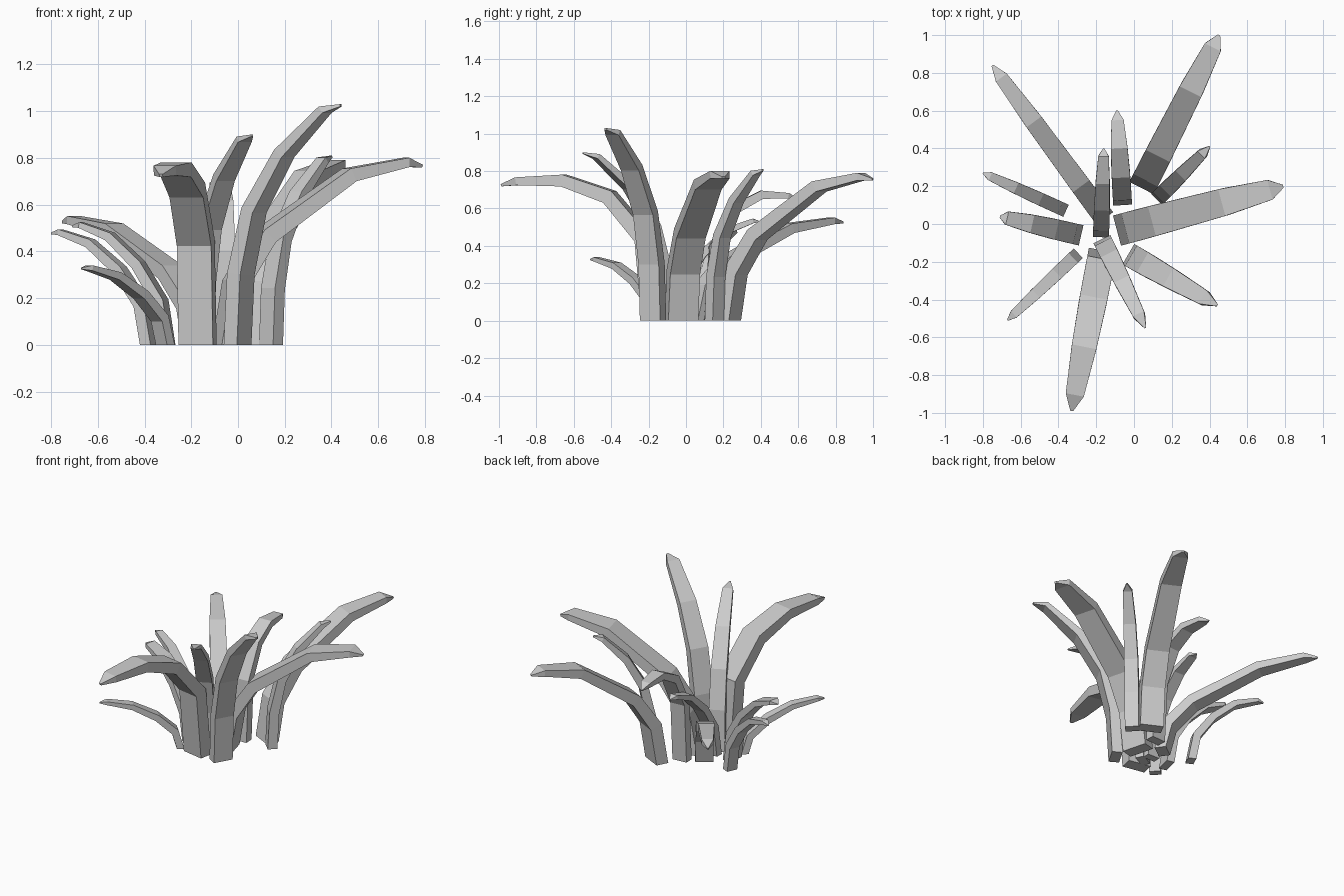
import bpy, bmesh
from mathutils import Vector

cube = bpy.data.objects.get("Cube")
if cube:
    bpy.data.objects.remove(cube, do_unlink=True)

# One plain grey for the whole plant
grey = bpy.data.materials.new("leaf_grey")
grey.use_nodes = True
colour = (0.6, 0.6, 0.6, 1)
grey.diffuse_color = colour
grey.node_tree.nodes["Principled BSDF"].inputs["Base Color"].default_value = colour

# Side profiles of a leaf: (share of reach, share of tip height)
BROAD = [(0, 0), (.05, .36), (.21, .64), (.63, .98), (.92, 1.04), (1, 1)]
ARCHING = [(0, 0), (.07, .38), (.3, .7), (.6, .94), (.91, 1.03), (1, 1)]
UPRIGHT = [(0, 0), (.03, .3), (.16, .57), (.45, .81), (.84, .99), (1, 1)]
DROOPING = [(0, 0), (.05, .62), (.29, .95), (.6, 1.07), (.9, 1.05), (1, 1)]

# Width and thickness along the leaf
WIDTHS = [1, 1, .98, .88, .65, .1]
DEPTHS = [1, 1, .9, .75, .5, .15]


def leaf(name, base, tip, height, width, depth, profile):
    """Bent four-sided blade whose inner face runs from base to tip."""
    start = Vector((*base, 0))
    reach = Vector((*tip, 0)) - start
    up = Vector((0, 0, 1))
    side = up.cross(reach.normalized())
    path = [start + reach * r + up * (height * h) for r, h in profile]
    bm = bmesh.new()
    rings = []
    for i, p in enumerate(path):
        before = path[max(i - 1, 0)]
        after = path[min(i + 1, len(path) - 1)]
        along = (after - before).normalized() if i else up
        half = side * (width * WIDTHS[i] / 2)
        drop = side.cross(along) * (depth * DEPTHS[i])
        rings.append([bm.verts.new(v) for v in
                      (p + half, p - half, p - half + drop, p + half + drop)])
    for a, b in zip(rings, rings[1:]):
        for k in range(4):
            n = (k + 1) % 4
            bm.faces.new((a[k], a[n], b[n], b[k]))
    bm.faces.new(rings[0])
    bm.faces.new(rings[-1])
    bmesh.ops.recalc_face_normals(bm, faces=bm.faces)
    mesh = bpy.data.meshes.new(name)
    bm.to_mesh(mesh)
    bm.free()
    mesh.materials.append(grey)
    bpy.context.collection.objects.link(bpy.data.objects.new(name, mesh))


# Large outer leaves
leaf("leaf_back_left", (.04, .19), (.45, 1), .76, .145, .08, BROAD)
leaf("leaf_back_right", (-.155, .03), (-.75, .84), .53, .11, .07, BROAD)
leaf("leaf_left", (-.09, -.035), (.79, .2), .77, .165, .08, BROAD)
leaf("leaf_front", (-.165, -.14), (-.33, -.99), .73, .15, .085, DROOPING)

# Tall upright leaves
leaf("leaf_front_left", (-.03, -.16), (.44, -.43), 1.03, .125, .065, UPRIGHT)
leaf("leaf_front_inner", (-.17, -.08), (.06, -.55), .9, .1, .055, UPRIGHT)
leaf("leaf_back_left_inner", (.12, .13), (.4, .41), .81, .085, .06, UPRIGHT)

# Small leaves
leaf("leaf_back", (-.06, .1), (-.09, .6), .65, .1, .06, DROOPING)
leaf("leaf_back_inner", (-.175, -.07), (-.16, .4), .53, .085, .05, ARCHING)
leaf("leaf_right", (-.28, -.06), (-.71, .04), .51, .11, .05, ARCHING)
leaf("leaf_right_back", (-.36, .07), (-.8, .27), .48, .07, .05, ARCHING)
leaf("leaf_right_front", (-.295, -.155), (-.67, -.51), .33, .07, .045, ARCHING)
